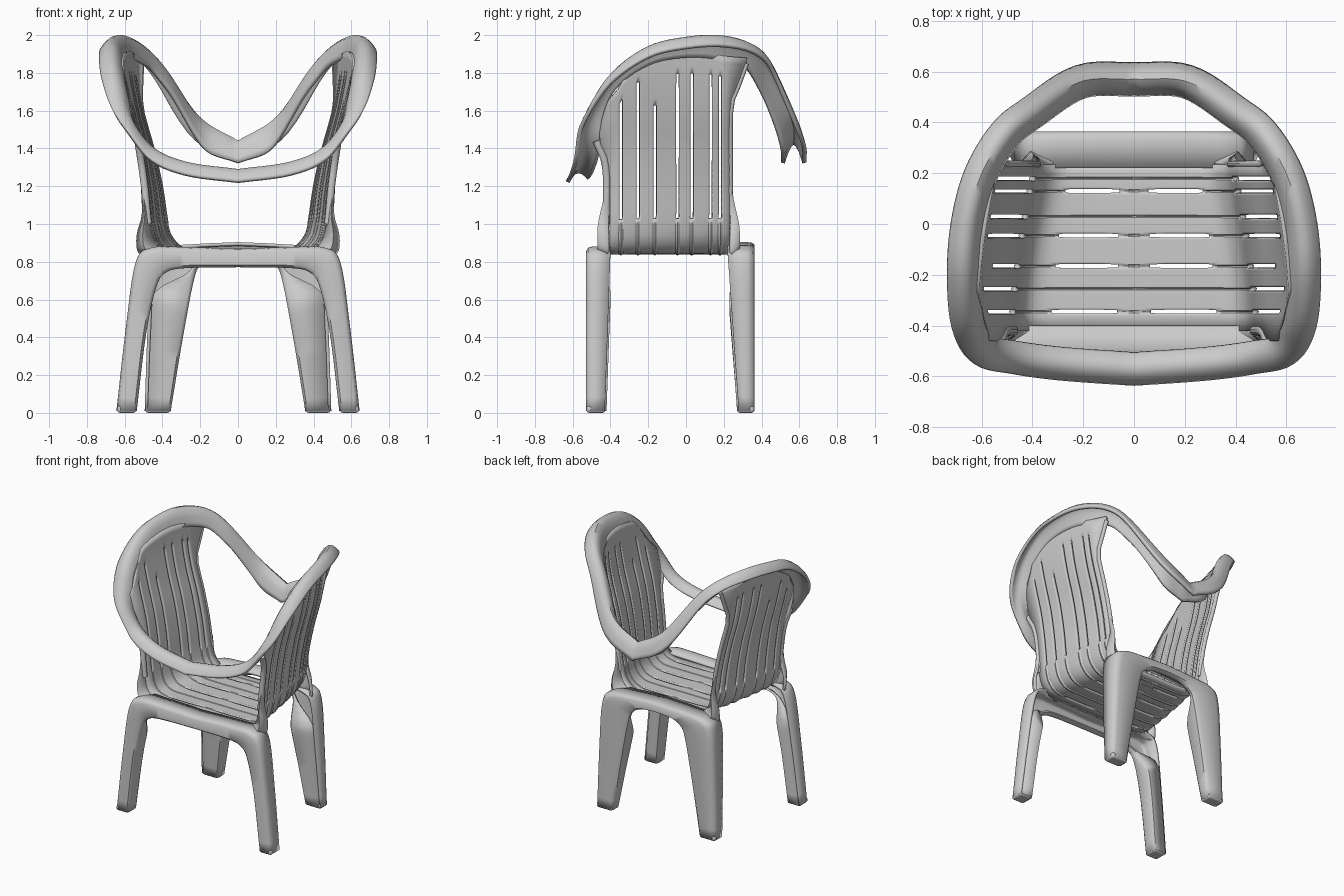
import bpy, bmesh, math
from mathutils import Vector

cube = bpy.data.objects.get("Cube")
if cube:
    bpy.data.objects.remove(cube)

plastic = bpy.data.materials.new("grey plastic")
plastic.use_nodes = True
GREY = (0.6, 0.6, 0.6, 1)
plastic.diffuse_color = GREY
plastic.node_tree.nodes["Principled BSDF"].inputs["Base Color"].default_value = GREY


def spline(points, t):
    """Point on a smooth curve through evenly timed points."""
    last = len(points) - 1
    i = max(0, min(int(t), last - 1))
    u = t - i
    b, c = Vector(points[i]), Vector(points[i + 1])
    a = Vector(points[i - 1]) if i > 0 else 2 * b - c
    d = Vector(points[i + 2]) if i + 2 <= last else 2 * c - b
    return (2 * b + (c - a) * u + (2 * a - 5 * b + 4 * c - d) * u * u
            + (3 * b - a - 3 * c + d) * u ** 3) / 2


def ease(value, low, high):
    """Smooth step from 0 at low to 1 at high."""
    u = max(0, min(1, (value - low) / (high - low)))
    return u * u * (3 - 2 * u)


def finish(obj, angle):
    obj.data.materials.append(plastic)
    bpy.ops.object.select_all(action='DESELECT')
    obj.select_set(True)
    bpy.context.view_layer.objects.active = obj
    bpy.ops.object.shade_smooth_by_angle(angle=math.radians(angle))


def sheet(name, rows, thickness, angle=50, is_hole=None):
    """Half of a moulded shell from rows of points, mirrored and thickened."""
    bm = bmesh.new()
    grid = [[bm.verts.new(p) for p in row] for row in rows]
    for i in range(len(grid) - 1):
        for j in range(len(grid[0]) - 1):
            if is_hole and is_hole(i, j):
                continue
            bm.faces.new((grid[i][j], grid[i + 1][j],
                          grid[i + 1][j + 1], grid[i][j + 1]))
    loose = [v for v in bm.verts if not v.link_faces]
    bmesh.ops.delete(bm, geom=loose, context='VERTS')
    bmesh.ops.recalc_face_normals(bm, faces=bm.faces)
    mesh = bpy.data.meshes.new(name)
    bm.to_mesh(mesh)
    bm.free()
    obj = bpy.data.objects.new(name, mesh)
    bpy.context.collection.objects.link(obj)
    finish(obj, angle)
    mirror = obj.modifiers.new("mirror", 'MIRROR')
    mirror.use_clip = True
    solid = obj.modifiers.new("thickness", 'SOLIDIFY')
    solid.thickness = thickness
    solid.offset = 0


# Rolled rim: crest line from front centre round to back centre,
# followed by how far the inner and the outer edge hang below it
crest = [(0, -.57, 1.28, .04, .06), (.28, -.55, 1.32, .04, .06),
         (.47, -.525, 1.41, .05, .06), (.595, -.495, 1.6, .06, .06),
         (.655, -.39, 1.79, .08, .05), (.67, -.2, 1.93, .09, .05),
         (.655, 0, 1.98, .1, .05), (.605, .19, 1.988, .12, .05),
         (.51, .35, 1.94, .12, .05), (.4, .44, 1.83, .13, .08),
         (.21, .56, 1.56, .15, .12), (0, .57, 1.43, .11, .11)]
STEPS = 6
rim_rows = []
count = (len(crest) - 1) * STEPS
for k in range(count + 1):
    t = k / STEPS
    x, y, z, inner_drop, outer_drop = spline(crest, t)
    along = spline(crest, min(t + .05, len(crest) - 1)) - spline(crest, max(t - .05, 0))
    if k in (0, count):
        along = Vector((1 if k == 0 else -1, 0, 0))
    out = Vector((along[1], -along[0], 0)).normalized()
    row = []
    for a in range(-4, 5):
        s = math.sin(a * math.pi / 9)
        drop = outer_drop if a > 0 else inner_drop
        row.append(Vector((x, y, z - drop * s * s)) + out * .058 * s)
    if k in (0, count):
        for q in row:
            q.x = 0
    rim_rows.append(row)
sheet("rolled_rim", rim_rows, .022)

# Slatted shell: seat curving up into both side wings
FRONT, REAR = -.42, .235
front_profile = [(0, .85), (.25, .85), (.38, .855), (.445, .9), (.475, 1), (.495, 1.2),
                 (.525, 1.4), (.575, 1.6), (.62, 1.8), (.645, 2)]
rear_profile = [(0, .85), (.2, .85), (.29, .865), (.35, .92), (.38, 1), (.41, 1.2),
                (.455, 1.4), (.51, 1.6), (.54, 1.8), (.55, 2)]
wing_tops = [1.6, 1.83, 1.89, 1.91, 1.91, 1.88]


def shell_point(y, t):
    f = ((y - FRONT) / (REAR - FRONT)) ** 1.5
    p = spline(front_profile, t).lerp(spline(rear_profile, t), f)
    if y == FRONT:
        y -= .04 * ease(p.y, 1.25, 1.5)
    if y == REAR:
        flare = ease(p.y, 1.6, 1.87)
        y += .085 * flare
        p.x -= .035 * flare
    return Vector((p.x, y, p.y))


def shell_t(y, row):
    """Curve position for a row; wing rows run up to the rim."""
    if row <= 16:
        return row / 4
    top = spline([(h,) * 3 for h in wing_tops], (y - FRONT) / (REAR - FRONT) * 5).x
    return 4 + (row - 16) / 24 * (top - 1) / .2


slots = [-.345, -.255, -.165, -.045, .03, .13, .18]
seat_slots = (0, 2, 3, 5)
GAP = .008
columns = [(FRONT, None)]
for n, y in enumerate(slots):
    columns += [(y - 2 * GAP, None), (y - GAP, n), (y, n), (y + GAP, None),
                (y + 2 * GAP, None)]
columns.append((REAR, None))
shell_rows = []
for row in range(41):
    line = []
    for j, (y, n) in enumerate(columns):
        p = shell_point(y, shell_t(y, row))
        if j % 5 == 3 and row < 18:        # shallow groove between slats
            p += Vector((.3, 0, -1)) * .006 if row < 12 else Vector((.006, 0, -.002))
        line.append(p)
    shell_rows.append(line)


def slot_hole(row, j):
    n = columns[j][1]
    if n is None:
        return False
    if row < 6:
        return n in seat_slots and row >= 1
    return 17 <= row < (33 if n == 2 else 37)


sheet("slatted_shell", shell_rows, .022, 28, slot_hole)


# Leg frames: an arch of two hollow legs and an open beam
def leg_frame(name, outer, inner, face_y, top_y, foot_y):
    turn = 1 if top_y > face_y else -1
    rows = []
    steps = (len(outer) - 1) * 6
    for k in range(steps + 1):
        o, i = spline(outer, k / 6), spline(inner, k / 6)
        side_y = foot_y + (top_y - foot_y) * min(1, o.y / .85)
        closed = 1 - ease(i.y, .55, .76)
        lip_y = face_y + turn * .035
        lip_y += (side_y - lip_y) * closed
        section = [(.1 + .85 * closed, lip_y), (.06, lip_y),
                   (0, lip_y - turn * .012), (0, face_y + turn * .012),
                   (.1, face_y), (.82, face_y), (.95, face_y + turn * .008),
                   (1, face_y + turn * .03), (1, side_y)]
        line = []
        for across, y in section:
            p = i.lerp(o, across)
            line.append(Vector((p.x, y, p.y)))
        rows.append(line)
    sheet(name, rows, .018)


leg_frame("front_leg_frame",
          [(.635, .01), (.585, .45), (.535, .79), (.46, .865), (.3, .87), (0, .86)],
          [(.545, .01), (.495, .42), (.44, .67), (.385, .75), (.28, .775), (0, .78)],
          -.52, -.4, -.43)
leg_frame("rear_leg_frame",
          [(.485, .01), (.47, .45), (.45, .78), (.39, .865), (.22, .885), (0, .895)],
          [(.365, .01), (.3, .4), (.24, .71), (.2, .79), (.12, .83), (0, .84)],
          .355, .22, .28)


# Gussets joining the leg shoulders to the corners of the shell
def gusset(name, y, outer, bulge_y, outer_y):
    rows = []
    for k in range(21):
        edge = shell_point(y, 1.5 + 3.5 * k / 20)
        o = spline(outer, k / 20 * (len(outer) - 1))
        tip = Vector((o.x, outer_y, o.y))
        middle = edge.lerp(tip, .6)
        middle.y = bulge_y + (y - bulge_y) * ease(o.y, .95, 1.2)
        rows.append([edge, middle, tip])
    sheet(name, rows, .02)


gusset("front_gussets", FRONT,
       [(.3, .865), (.45, .86), (.52, .85), (.528, .94), (.5, 1.05), (.505, 1.2)],
       -.46, -.41)
gusset("rear_gussets", REAR,
       [(.25, .88), (.37, .87), (.435, .84), (.435, .93), (.4, 1.06), (.415, 1.2)],
       .275, .235)


# Feet closing the hollow legs
def foot(name, x, y, width, depth):
    for side, label in ((1, "left"), (-1, "right")):
        bpy.ops.mesh.primitive_cube_add(size=1, location=(side * x, y, .02))
        obj = bpy.context.object
        obj.name = label + "_" + name
        obj.dimensions = (width, depth, .04)
        bpy.ops.object.transform_apply(location=False, rotation=False)
        bevel = obj.modifiers.new("soft edges", 'BEVEL')
        bevel.width = .015
        bevel.segments = 3
        finish(obj, 50)


foot("front_foot", .59, -.477, .1, .1)
foot("rear_foot", .425, .317, .13, .09)


# Rounded posts stiffening the wing edges
def edge_post(name, y, radius, last_row, end):
    path = [shell_point(y, shell_t(y, r)) for r in range(16, last_row, 2)]
    path.append(Vector(end))
    for side, label in ((1, "left"), (-1, "right")):
        curve = bpy.data.curves.new(label + "_" + name, 'CURVE')
        curve.dimensions = '3D'
        curve.bevel_depth = radius
        curve.bevel_resolution = 3
        curve.use_fill_caps = True
        strand = curve.splines.new('POLY')
        strand.points.add(len(path) - 1)
        for point, p in zip(strand.points, path):
            point.co = (side * p.x, p.y, p.z, 1)
        strand.use_smooth = True
        curve.materials.append(plastic)
        obj = bpy.data.objects.new(label + "_" + name, curve)
        bpy.context.collection.objects.link(obj)


edge_post("front_post", FRONT, .02, 32, (.53, -.475, 1.44))
edge_post("rear_post", REAR, .014, 38, (.51, .32, 1.85))
